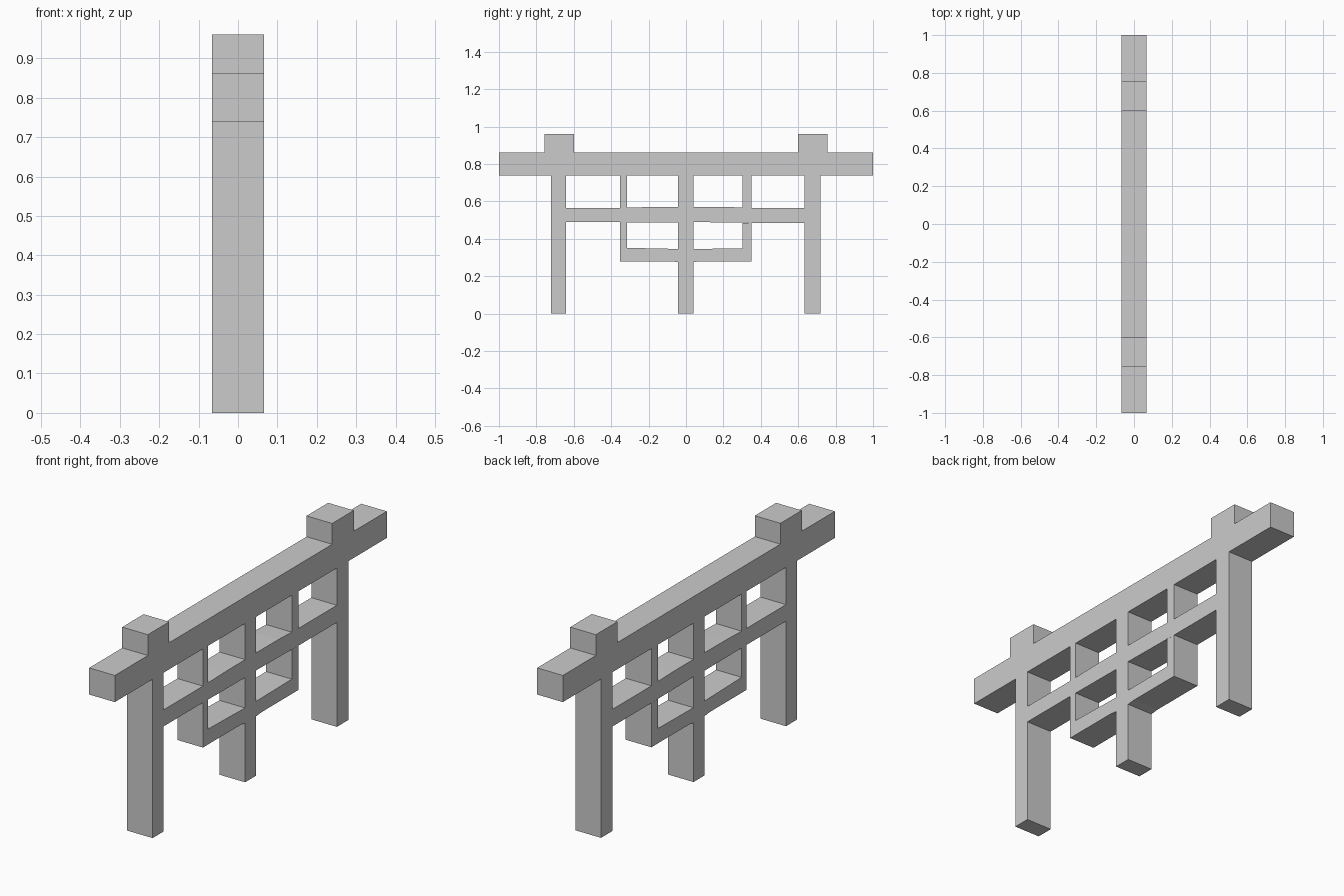
import bpy, bmesh

if "Cube" in bpy.data.objects:
    bpy.data.objects.remove(bpy.data.objects["Cube"])

HALF = 0.066  # half thickness along x


def slab(name, profile):
    """Extrude a (y, z) outline through the frame's thickness."""
    bm = bmesh.new()
    face = bm.faces.new([bm.verts.new((-HALF, y, z)) for y, z in profile])
    ext = bmesh.ops.extrude_face_region(bm, geom=[face])
    moved = [v for v in ext["geom"] if isinstance(v, bmesh.types.BMVert)]
    bmesh.ops.translate(bm, verts=moved, vec=(2 * HALF, 0, 0))
    bmesh.ops.recalc_face_normals(bm, faces=bm.faces)
    mesh = bpy.data.meshes.new(name)
    bm.to_mesh(mesh)
    bm.free()
    obj = bpy.data.objects.new(name, mesh)
    bpy.context.collection.objects.link(obj)


def bar(name, y0, y1, z0, z1):
    slab(name, [(y0, z0), (y1, z0), (y1, z1), (y0, z1)])


BEAM_LOW, BEAM_TOP = 0.739, 0.863

# Top beam with the two raised blocks
bar("top_beam", -1, 1, BEAM_LOW, BEAM_TOP)
bar("left_block", -0.757, -0.60, BEAM_TOP, 0.96)
bar("right_block", 0.598, 0.757, BEAM_TOP, 0.96)

# Legs and centre post
bar("left_leg", -0.722, -0.641, 0, BEAM_LOW)
bar("centre_post", -0.042, 0.039, 0, BEAM_LOW)
bar("right_leg", 0.633, 0.719, 0, BEAM_LOW)

# Middle rail, cut at the uprights so the pieces meet flush
bar("rail_outer_left", -0.641, -0.352, 0.489, 0.566)
slab("rail_inner_left", [(-0.352, 0.489), (-0.042, 0.487), (-0.042, 0.571),
                         (-0.20, 0.57), (-0.352, 0.566)])
slab("rail_inner_right", [(0.039, 0.49), (0.349, 0.486), (0.349, 0.566),
                          (0.20, 0.571), (0.039, 0.571)])
bar("rail_outer_right", 0.349, 0.633, 0.486, 0.566)

# Thin struts above and below the rail
for side, y0, y1, rail_low in (("left", -0.352, -0.315, 0.489),
                               ("right", 0.301, 0.349, 0.486)):
    bar(side + "_upper_strut", y0, y1, 0.566, BEAM_LOW)
    bar(side + "_lower_strut", y0, y1, 0.28, rail_low)

# Lower rail
slab("lower_rail_left", [(-0.315, 0.28), (-0.08, 0.28), (-0.042, 0.276),
                         (-0.042, 0.346), (-0.315, 0.352)])
slab("lower_rail_right", [(0.039, 0.276), (0.08, 0.28), (0.301, 0.28),
                          (0.301, 0.349), (0.039, 0.346)])
